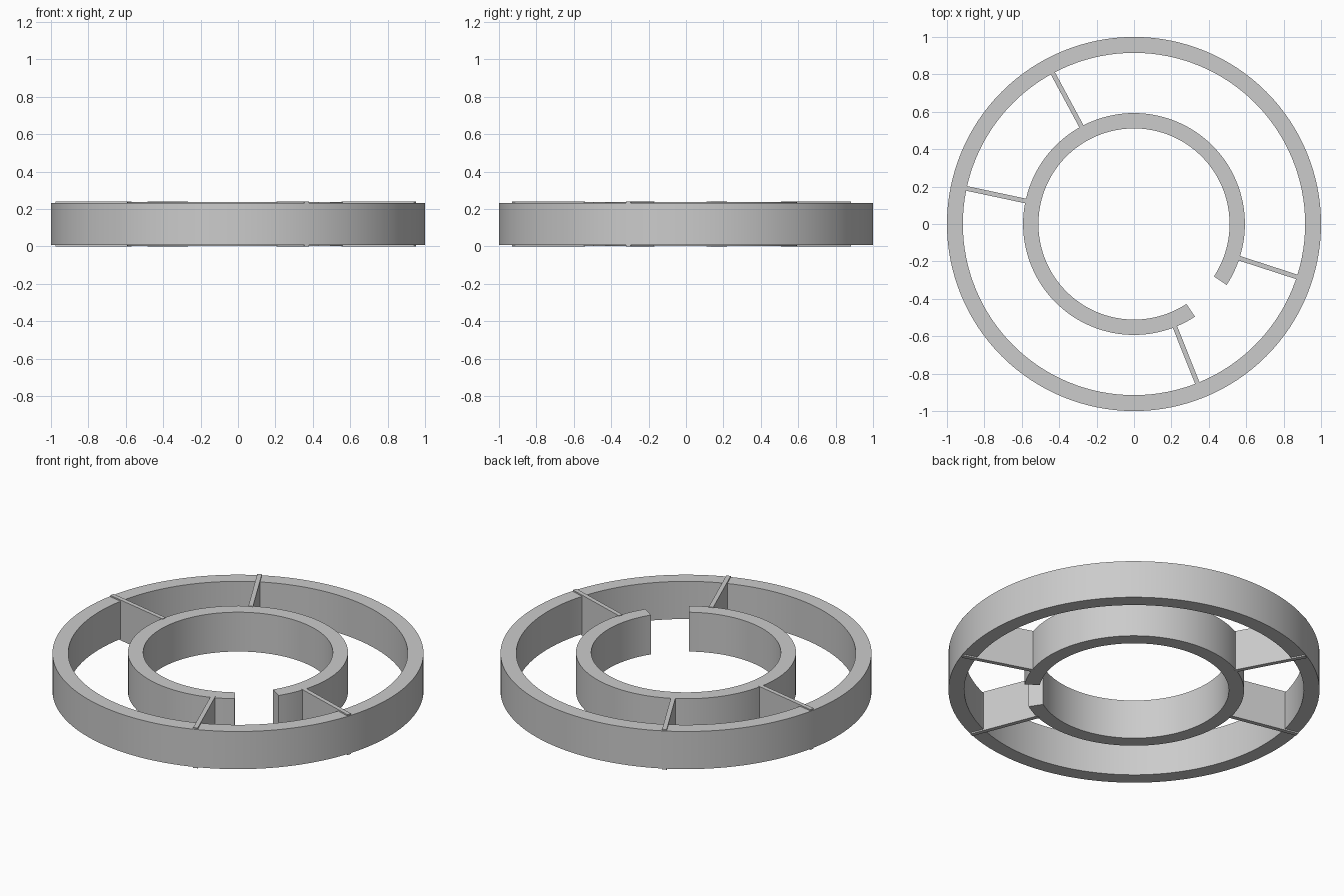
import bpy, bmesh
from math import radians, cos, sin, pi

if "Cube" in bpy.data.objects:
    bpy.data.objects.remove(bpy.data.objects["Cube"])


def finish(name, bm, smooth=False):
    bmesh.ops.recalc_face_normals(bm, faces=bm.faces)
    mesh = bpy.data.meshes.new(name)
    bm.to_mesh(mesh)
    bm.free()
    obj = bpy.data.objects.new(name, mesh)
    bpy.context.collection.objects.link(obj)
    if smooth:
        bpy.context.view_layer.objects.active = obj
        obj.select_set(True)
        bpy.ops.object.shade_smooth_by_angle(angle=radians(30))
        obj.select_set(False)
    return obj


def ring(name, r_in, r_out, z0, z1, start=0, sweep=360, steps=128):
    """Sweep a rectangular section about z, closed or as an open arc."""
    closed = sweep == 360
    bm = bmesh.new()
    section = [(r_in, z0), (r_out, z0), (r_out, z1), (r_in, z1)]
    loops = []
    for i in range(steps if closed else steps + 1):
        a = radians(start + sweep * i / steps)
        loops.append([bm.verts.new((r * cos(a), r * sin(a), z)) for r, z in section])
    for i in range(steps):
        a, b = loops[i], loops[(i + 1) % len(loops)]
        for k in range(4):
            n = (k + 1) % 4
            bm.faces.new((a[k], a[n], b[n], b[k]))
    if not closed:
        bm.faces.new(loops[0])
        bm.faces.new(loops[-1])
    return finish(name, bm, True)


def spoke(name, angle, r0=0.585, r1=0.996, width=0.025, height=0.24):
    bm = bmesh.new()
    bmesh.ops.create_cube(bm, size=1)
    bmesh.ops.scale(bm, vec=(r1 - r0, width, height), verts=bm.verts)
    bmesh.ops.translate(bm, vec=((r0 + r1) / 2, 0, height / 2), verts=bm.verts)
    obj = finish(name, bm)
    obj.rotation_euler.z = radians(angle)
    return obj


# Outer hoop
ring("outer_ring", 0.915, 1.0, 0.008, 0.232)

# Inner split ring, gap centred on -45 degrees
ring("inner_split_ring", 0.511, 0.593, 0.003, 0.237, start=-33.3, sweep=336.6)

# Thin connecting webs, slightly taller than the rings
for i, angle in enumerate((118.3, 168, -18, -68.3)):
    spoke(f"spoke_{i + 1}", angle)
